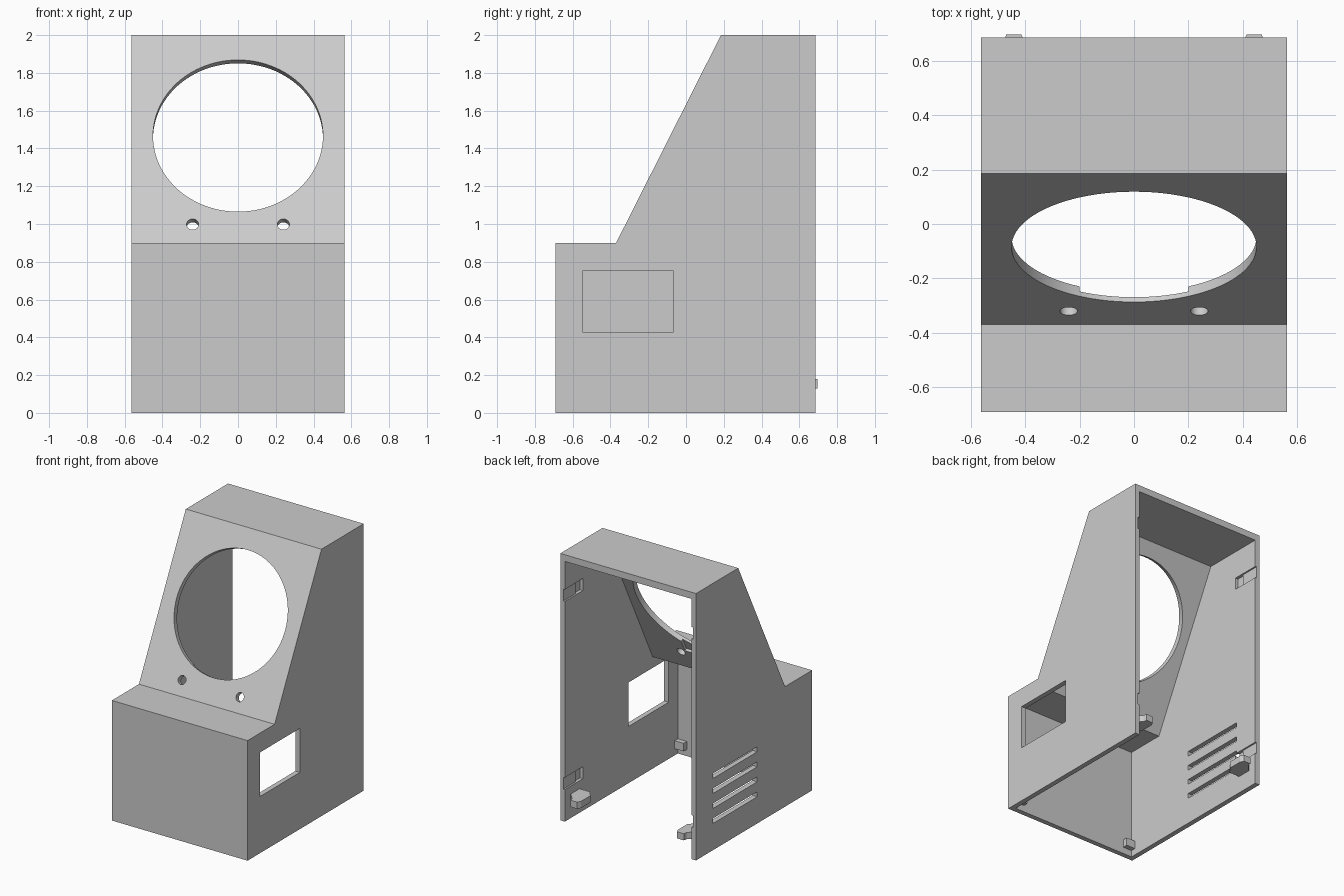
import bpy, bmesh
from math import atan2
from mathutils import Matrix, Vector

cube = bpy.data.objects.get("Cube")
if cube:
    bpy.data.objects.remove(cube, do_unlink=True)

grey = bpy.data.materials.new("matte_grey")
grey.use_nodes = True
grey.diffuse_color = (0.6, 0.6, 0.6, 1)
grey.node_tree.nodes["Principled BSDF"].inputs["Base Color"].default_value = (0.6, 0.6, 0.6, 1)

HALF = 0.5625
WALL = 0.0375
INNER = HALF - WALL
BACK = 0.685


def add_object(name, bm):
    bmesh.ops.recalc_face_normals(bm, faces=bm.faces)
    mesh = bpy.data.meshes.new(name)
    bm.to_mesh(mesh)
    bm.free()
    mesh.materials.append(grey)
    obj = bpy.data.objects.new(name, mesh)
    bpy.context.collection.objects.link(obj)
    return obj


def prism(name, points, offset):
    """Extrude a closed 3D outline along an offset."""
    bm = bmesh.new()
    face = bm.faces.new([bm.verts.new(p) for p in points])
    out = bmesh.ops.extrude_face_region(bm, geom=[face])
    moved = [v for v in out["geom"] if isinstance(v, bmesh.types.BMVert)]
    bmesh.ops.translate(bm, verts=moved, vec=offset)
    return add_object(name, bm)


def side_prism(name, profile, half):
    return prism(name, [(-half, y, z) for y, z in profile], (2 * half, 0, 0))


def box(name, x, y, z, matrix=Matrix()):
    bm = bmesh.new()
    bmesh.ops.create_cube(bm, size=1)
    for v in bm.verts:
        v.co = matrix @ Vector([(a + b) / 2 + c * (b - a) for (a, b), c in zip((x, y, z), v.co)])
    return add_object(name, bm)


def cylinder(name, radius, segments, matrix):
    bm = bmesh.new()
    bmesh.ops.create_cone(bm, cap_ends=True, segments=segments, radius1=radius,
                          radius2=radius, depth=0.3, matrix=matrix)
    return add_object(name, bm)


def cut(target, cutter):
    cutter.hide_render = True
    mod = target.modifiers.new("cut", 'BOOLEAN')
    mod.operation = 'DIFFERENCE'
    mod.solver = 'EXACT'
    mod.object = cutter
    bpy.context.view_layer.objects.active = target
    bpy.ops.object.modifier_apply(modifier=mod.name)
    bpy.data.objects.remove(cutter, do_unlink=True)


# Housing shell, open at the back and the bottom
housing = side_prism("housing", [(-0.69, 0), (-0.69, 0.9), (-0.37, 0.9),
                                 (0.185, 2), (BACK, 2), (BACK, 0)], HALF)
cut(housing, side_prism("cavity", [(-0.6525, -0.1), (-0.6525, 0.8375), (-0.356, 0.8375),
                                   (0.205, 1.95), (0.9, 1.95), (0.9, -0.1)], INNER))

# Frame on the sloped panel: local y runs up the slope, local z points outward
slope = Matrix.Translation((0, -0.084, 1.467)) @ Matrix.Rotation(atan2(1.1, 0.555), 4, 'X')

# Thinned area behind the lower rim, round opening and two small holes
cut(housing, box("rim_recess", (-0.2, 0.2), (-0.5, -0.38), (-0.1, -0.02), slope))
cut(housing, cylinder("round_opening", 0.45, 96, slope))
for x in (-0.24, 0.24):
    cut(housing, cylinder("small_hole", 0.032, 32, slope @ Matrix.Translation((x, -0.525, 0))))

# Side window and ventilation slots
cut(housing, box("window", (0.45, 0.7), (-0.545, -0.07), (0.425, 0.755)))
for i in range(4):
    z = 0.2 + i * 0.1125
    cut(housing, box("vent", (-0.7, -0.45), (-0.04, 0.485), (z, z + WALL)))

# Clip grooves inside both side walls
for side in (-1, 1):
    for z in (0.24, 1.65):
        for depth, y0, y1 in ((0.012, 0.5, 0.8), (0.024, 0.47, 0.54)):
            xs = sorted((side * (INNER - 0.05), side * (INNER + depth)))
            cut(housing, box("clip_groove", xs, (y0, y1), (z, z + 0.09)))

# Locating pegs at the back and corner tabs at the front
peg = [(INNER + 0.005, 0.51), (0.44, 0.51), (0.4, 0.56), (0.4, 0.67), (0.415, 0.697),
       (0.47, 0.697), (0.475, 0.67), (INNER + 0.005, 0.61)]
for side, label in ((-1, "right"), (1, "left")):
    prism(label + "_peg", [(side * x, y, 0.13) for x, y in peg], (0, 0, 0.05))
    box(label + "_corner_tab", sorted((side * 0.45, side * INNER)), (-0.655, -0.615), (0.05, 0.11))

# Smooth the round openings, keep the flat panels crisp
bpy.ops.object.select_all(action='DESELECT')
housing.select_set(True)
bpy.context.view_layer.objects.active = housing
bpy.ops.object.shade_smooth_by_angle(angle=0.5)
